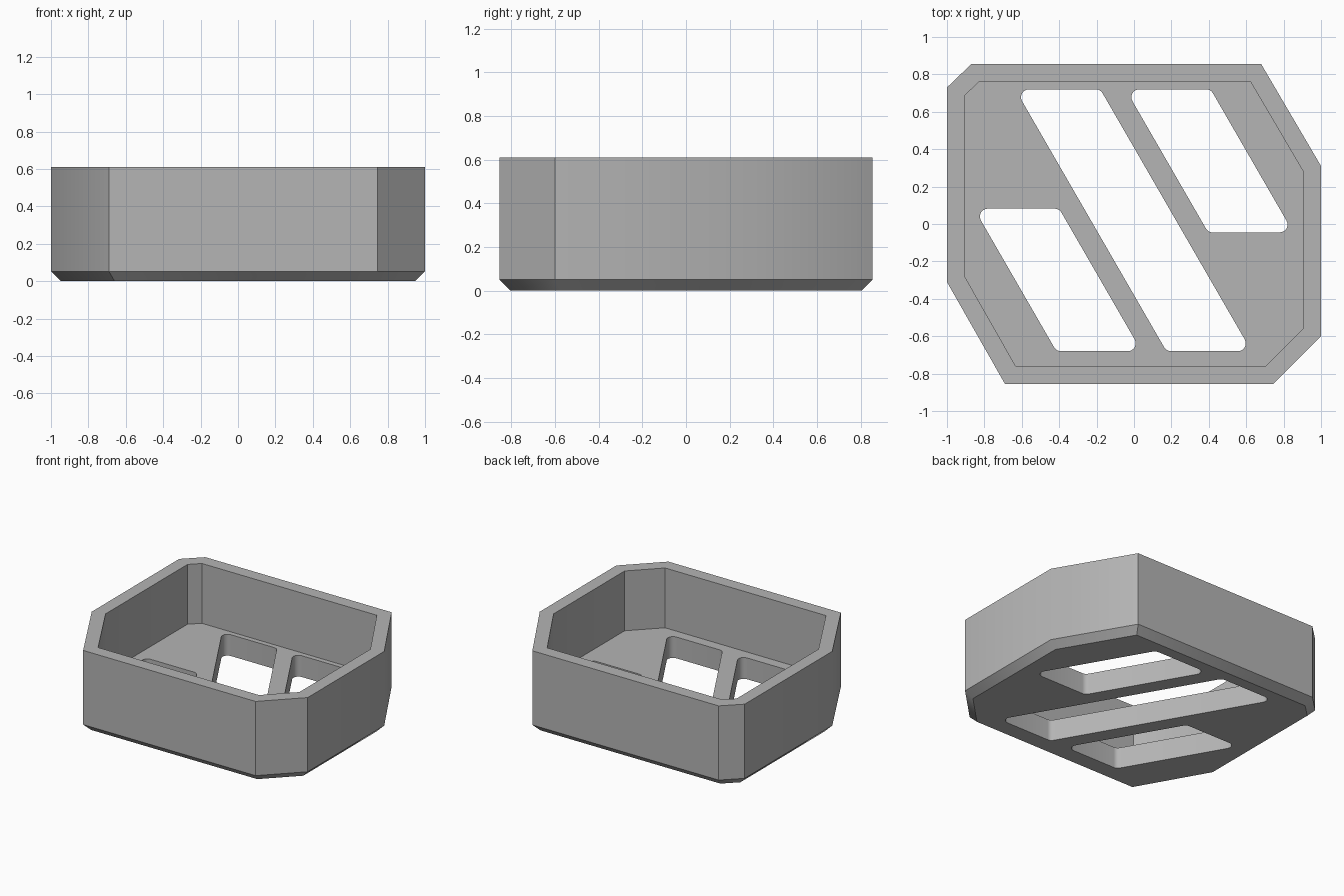
import bpy, bmesh, math
from mathutils import Vector

if "Cube" in bpy.data.objects:
    bpy.data.objects.remove(bpy.data.objects["Cube"], do_unlink=True)

HEIGHT, FLOOR, CHAMFER, WALL = 0.61, 0.16, 0.052, 0.097
OUTLINE = [(-0.69, -0.855), (0.745, -0.855), (1, -0.6), (1, 0.31),
           (0.68, 0.855), (-0.87, 0.855), (-1, 0.73), (-1, -0.31)]

grey = bpy.data.materials.new("mid_grey")
grey.use_nodes = True
colour = (0.46, 0.46, 0.46, 1)
grey.diffuse_color = colour
grey.node_tree.nodes["Principled BSDF"].inputs["Base Color"].default_value = colour


def inset(points, distance):
    """Offset a counter-clockwise convex outline inwards."""
    pts = [Vector(p) for p in points]
    result = []
    for i, p in enumerate(pts):
        a = (p - pts[i - 1]).normalized()
        b = (pts[(i + 1) % len(pts)] - p).normalized()
        na, nb = Vector((-a.y, a.x)), Vector((-b.y, b.x))
        result.append(p + (na + nb) * distance / (1 + na.dot(nb)))
    return result


def rounded(points, radius, steps=6):
    """Round every corner of a counter-clockwise convex outline."""
    centres = inset(points, radius)
    result = []
    for i, c in enumerate(centres):
        a = c - centres[i - 1]
        b = centres[(i + 1) % len(centres)] - c
        start = math.atan2(-a.x, a.y)
        turn = math.atan2(a.x * b.y - a.y * b.x, a.dot(b))
        for s in range(steps + 1):
            t = start + turn * s / steps
            result.append(c + radius * Vector((math.cos(t), math.sin(t))))
    return result


bm = bmesh.new()


def wall(layers):
    """Join matching outlines, given as (outline, z), and return their vertex rings."""
    rings = [[bm.verts.new((p[0], p[1], z)) for p in pts] for pts, z in layers]
    for low, high in zip(rings, rings[1:]):
        for i in range(len(low)):
            bm.faces.new((low[i - 1], low[i], high[i], high[i - 1]))
    return rings


def fill(rings, normal):
    """Flat sheet inside the first ring, with the other rings as holes."""
    edges = [bm.edges.get((r[i - 1], r[i])) for r in rings for i in range(len(r))]
    bmesh.ops.triangle_fill(bm, edges=edges, normal=normal, use_beauty=True)


# Chamfered outer wall, flat rim and cavity wall
cavity = inset(OUTLINE, WALL)
shell = wall([(inset(OUTLINE, CHAMFER), 0), (OUTLINE, CHAMFER), (OUTLINE, HEIGHT),
              (cavity, HEIGHT), (cavity, FLOOR)])

# Slanted slots through the floor: left x, top y, bottom y
SLOT_WIDTH = 0.455
slots = []
for x, top, bottom in [(-0.635, 0.72, -0.68), (-0.045, 0.72, -0.045), (-0.855, 0.082, -0.68)]:
    shift = (top - bottom) / math.tan(math.radians(60))
    corners = [(x, top), (x + shift, bottom),
               (x + shift + SLOT_WIDTH, bottom), (x + SLOT_WIDTH, top)]
    slot = rounded(corners, 0.042)
    slots.append(wall([(slot, 0), (slot, FLOOR)]))

# Underside and inner floor around the slots
fill([shell[0]] + [s[0] for s in slots], (0, 0, -1))
fill([shell[-1]] + [s[1] for s in slots], (0, 0, 1))
bmesh.ops.recalc_face_normals(bm, faces=bm.faces)

mesh = bpy.data.meshes.new("open_tray")
bm.to_mesh(mesh)
bm.free()
mesh.materials.append(grey)
tray = bpy.data.objects.new("open_tray", mesh)
bpy.context.collection.objects.link(tray)

# Smooth the gentle corners, keep the rest sharp
bpy.ops.object.select_all(action='DESELECT')
bpy.context.view_layer.objects.active = tray
tray.select_set(True)
bpy.ops.object.shade_smooth_by_angle(angle=math.radians(35))
